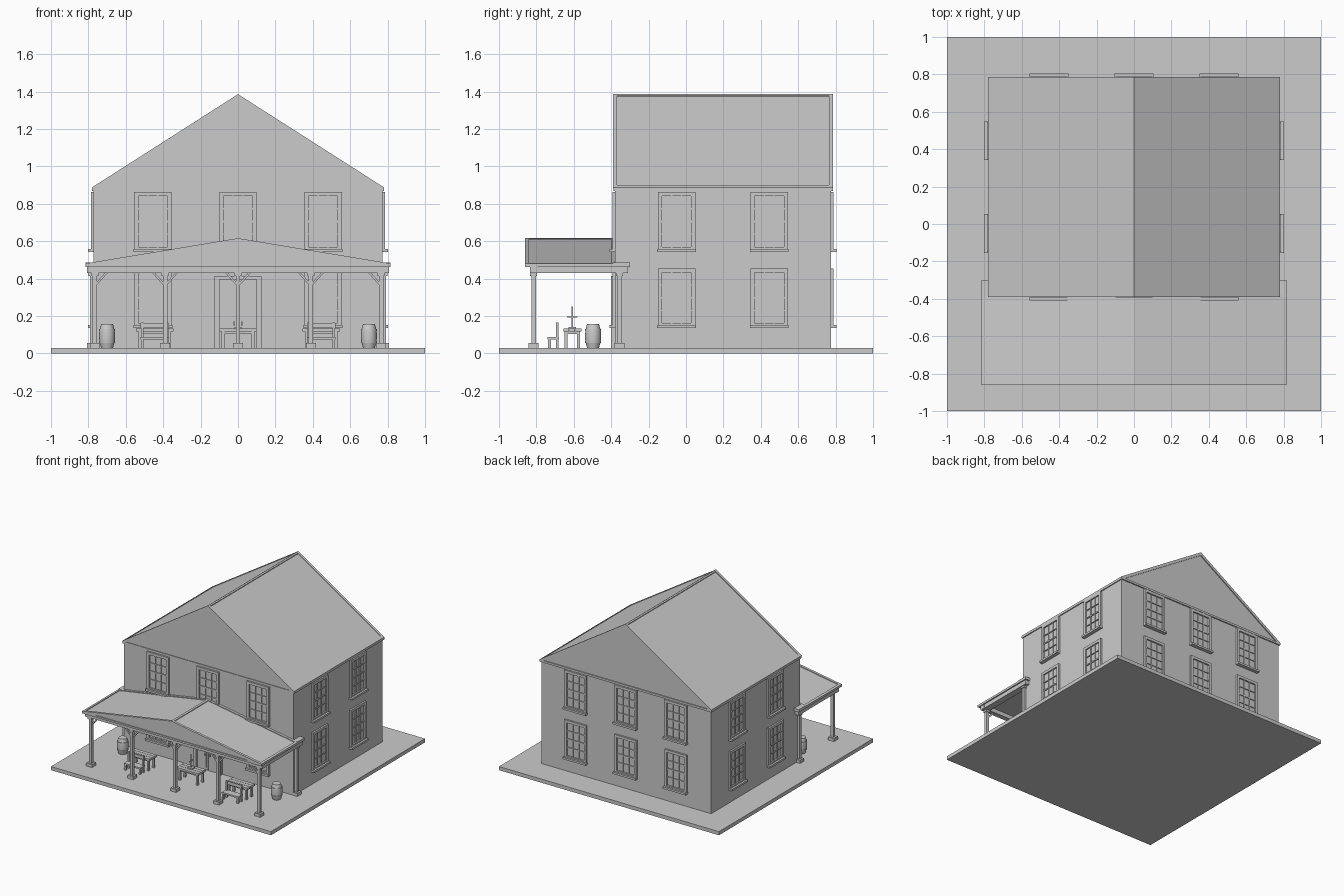
import bpy, bmesh
from math import pi, sin, cos, radians
from mathutils import Matrix, Vector

cube = bpy.data.objects.get("Cube")
if cube:
    bpy.data.objects.remove(cube, do_unlink=True)

grey = bpy.data.materials.new("plain grey")
grey.use_nodes = True
tone = (0.6, 0.6, 0.6, 1)
grey.diffuse_color = tone
grey.node_tree.nodes["Principled BSDF"].inputs["Base Color"].default_value = tone


def finish(name, bm, matrix=None):
    bmesh.ops.recalc_face_normals(bm, faces=bm.faces)
    mesh = bpy.data.meshes.new(name)
    bm.to_mesh(mesh)
    bm.free()
    mesh.materials.append(grey)
    obj = bpy.data.objects.new(name, mesh)
    bpy.context.collection.objects.link(obj)
    if matrix:
        obj.matrix_world = matrix
    return obj


def add_box(bm, x0, x1, y0, y1, z0, z1):
    m = Matrix.Translation(((x0 + x1) / 2, (y0 + y1) / 2, (z0 + z1) / 2))
    m = m @ Matrix.Diagonal((x1 - x0, y1 - y0, z1 - z0, 1))
    bmesh.ops.create_cube(bm, size=1, matrix=m)


def boxes(name, items, matrix=None):
    bm = bmesh.new()
    for item in items:
        add_box(bm, *item)
    return finish(name, bm, matrix)


def add_prism(bm, profile, y0, y1):
    front = [bm.verts.new((x, y0, z)) for x, z in profile]
    back = [bm.verts.new((x, y1, z)) for x, z in profile]
    bm.faces.new(front)
    bm.faces.new(back[::-1])
    for i in range(len(profile)):
        j = (i + 1) % len(profile)
        bm.faces.new((front[j], front[i], back[i], back[j]))


def gable_roof(name, half, eave, apex, y0, y1, rim):
    """Solid gable with raised rake boards, a ridge cap and eave strips."""
    bm = bmesh.new()
    add_prism(bm, [(-half, eave), (half, eave), (0, apex)], y0 + 0.008, y1 - 0.008)
    up = 0.006
    slope = (apex - eave) / half
    for side in (-1, 1):
        rake = [(0, apex + up), (side * half, eave + up),
                (side * half, eave), (side * (half - rim / slope), eave), (0, apex - rim)]
        add_prism(bm, rake, y0, y0 + 0.02)
        add_prism(bm, rake, y1 - 0.02, y1)
        edge = half - 0.02
        strip = [(side * half, eave), (side * half, eave + up),
                 (side * edge, eave + 0.02 * slope + up), (side * edge, eave)]
        add_prism(bm, strip, y0, y1)
    add_prism(bm, [(-0.01, apex - 0.01 * slope), (0.01, apex - 0.01 * slope),
                   (0.01, apex - 0.01 * slope + up), (0, apex + up),
                   (-0.01, apex - 0.01 * slope + up)], y0, y1)
    return finish(name, bm)


# Ground and main building
LEFT, FRONT, BACK = 0.772, -0.38, 0.775
boxes("ground_slab", [(-1, 1, -1, 1, 0, 0.03)])
boxes("house_walls", [(-LEFT, LEFT, FRONT, BACK, 0.03, 0.875)])
boxes("eave_band", [(-0.78, 0.78, -0.387, 0.785, 0.868, 0.885)])
gable_roof("main_roof", 0.78, 0.882, 1.38, -0.39, 0.785, 0.02)


# Windows: local x along the wall, local -y outward
def window(name, place):
    w, h, f = 0.1, 0.315, 0.022
    parts = [(-w, -w + f, -0.014, 0, 0, h), (w - f, w, -0.014, 0, 0, h),
             (-w, w, -0.014, 0, h - f, h), (-w, w, -0.014, 0, 0, f),
             (-w - 0.004, w + 0.004, -0.03, 0, -0.005, 0.011),
             (-w + f, w - f, -0.002, 0, f, h - f)]
    iw, ih = w - f, h - 2 * f
    for i in (-1, 1):
        x = i * iw / 3
        parts.append((x - 0.003, x + 0.003, -0.008, 0, f, h - f))
    for i in (1, 2, 3):
        z = f + ih * i / 4
        t = 0.005 if i == 2 else 0.003
        parts.append((-iw, iw, -0.009, 0, z - t, z + t))
    boxes(name, parts, place)


for level, z in (("lower", 0.14), ("upper", 0.548)):
    for x in (-0.455, 0, 0.455):
        if level == "upper" or x:
            window(level + "_front_window", Matrix.Translation((x, FRONT, z)))
        window(level + "_back_window", Matrix.Translation((x, BACK, z)) @ Matrix.Rotation(pi, 4, 'Z'))
    for y in (-0.05, 0.445):
        for s in (-1, 1):
            window(level + "_side_window",
                   Matrix.Translation((s * LEFT, y, z)) @ Matrix.Rotation(s * pi / 2, 4, 'Z'))

# Double front door with raised panels
door = [(-0.125, -0.1, -0.4, FRONT, 0.03, 0.415), (0.1, 0.125, -0.4, FRONT, 0.03, 0.415),
        (-0.125, 0.125, -0.4, FRONT, 0.395, 0.415)]
for s in (-1, 1):
    a, b = sorted((s * 0.002, s * 0.1))
    door.append((a, b, -0.386, FRONT, 0.03, 0.395))
    for z0, z1 in ((0.05, 0.19), (0.205, 0.245), (0.26, 0.38)):
        door.append((a + 0.016, b - 0.016, -0.39, FRONT, z0, z1))
    door.append((s * 0.02 - 0.004, s * 0.02 + 0.004, -0.4, FRONT, 0.15, 0.17))
boxes("front_door", door)

# Porch roof, eaves and beams
gable_roof("porch_roof", 0.815, 0.475, 0.61, -0.86, -0.38, 0.018)
boxes("porch_eaves", [(-0.815, 0.815, -0.86, -0.38, 0.463, 0.477)]
      + [(min(s * 0.765, s * 0.815), max(s * 0.765, s * 0.815), -0.39, -0.3, 0.463, 0.485)
         for s in (-1, 1)])
beams = [(-0.807, 0.807, -0.835, -0.795, 0.43, 0.465),
         (-0.75, 0.75, -0.41, -0.38, 0.445, 0.465)]
for s in (-1, 1):
    a, b = sorted((s * 0.75, s * 0.805))
    beams.append((a, b, -0.835, -0.31, 0.43, 0.465))
boxes("porch_beams", beams)


# Porch posts with footings and diagonal braces
def post(name, x, y, braces=()):
    bm = bmesh.new()
    add_box(bm, x - 0.012, x + 0.012, y - 0.012, y + 0.012, 0.03, 0.435)
    add_box(bm, x - 0.026, x + 0.026, y - 0.026, y + 0.026, 0.03, 0.055)
    add_box(bm, x - 0.018, x + 0.018, y - 0.018, y + 0.018, 0.415, 0.432)
    for s in braces:
        add_prism(bm, [(x + s * 0.01, 0.365), (x + s * 0.01, 0.382),
                       (x + s * 0.055, 0.432), (x + s * 0.07, 0.432)], y - 0.007, y + 0.007)
    finish(name, bm)


for x in (-0.765, -0.39, 0, 0.39, 0.765):
    post("porch_post", x, -0.815, [s for s in (-1, 1) if abs(x + s * 0.07) < 0.765])
for x in (-0.78, 0.78):
    post("wall_post", x, -0.355)


# Tables, chairs and the stand on the middle table
def table(x, y):
    parts = []
    for i in range(3):
        y0 = y - 0.048 + i * 0.033
        parts.append((x - 0.1, x + 0.1, y0, y0 + 0.03, 0.117, 0.133))
    parts.append((x - 0.085, x + 0.085, y - 0.038, y + 0.038, 0.105, 0.118))
    for sx in (-0.08, 0.08):
        for sy in (-0.033, 0.033):
            parts.append((x + sx - 0.008, x + sx + 0.008, y + sy - 0.008, y + sy + 0.008, 0.03, 0.118))
    boxes("table", parts)


def bench(x, y):
    parts = [(x - 0.075, x + 0.075, y - 0.03, y + 0.03, 0.075, 0.087),
             (x - 0.075, x + 0.075, y + 0.02, y + 0.028, 0.135, 0.162)]
    for s in (-0.066, 0.066):
        parts += [(x + s - 0.007, x + s + 0.007, y - 0.027, y - 0.013, 0.03, 0.077),
                  (x + s - 0.007, x + s + 0.007, y + 0.014, y + 0.028, 0.03, 0.165)]
    boxes("bench", parts)


for x in (-0.445, 0, 0.445):
    table(x, -0.608)
    if x:
        bench(x, -0.71)
boxes("table_stand", [(-0.003, 0.003, -0.611, -0.605, 0.13, 0.25),
                      (-0.003, 0.003, -0.635, -0.581, 0.192, 0.198),
                      (-0.02, 0.02, -0.628, -0.588, 0.133, 0.142)])


# Barrels turned from a bulging profile with hoops
def barrel(x, y):
    profile = [(0.032, 0.03), (0.036, 0.045), (0.039, 0.055), (0.042, 0.056), (0.043, 0.066),
               (0.041, 0.067), (0.043, 0.093), (0.041, 0.119), (0.043, 0.12), (0.042, 0.13),
               (0.039, 0.131), (0.036, 0.142), (0.032, 0.157)]
    bm = bmesh.new()
    n = 20
    rings = [[bm.verts.new((x + r * cos(2 * pi * i / n), y + r * sin(2 * pi * i / n), z))
              for i in range(n)] for r, z in profile]
    for a, b in zip(rings, rings[1:]):
        for i in range(n):
            j = (i + 1) % n
            bm.faces.new((a[i], a[j], b[j], b[i]))
    bm.faces.new(rings[0][::-1])
    lid = bm.faces.new(rings[-1])
    bmesh.ops.inset_individual(bm, faces=[lid], thickness=0.004, depth=-0.005)
    obj = finish("barrel", bm)
    bpy.ops.object.select_all(action='DESELECT')
    obj.select_set(True)
    bpy.context.view_layer.objects.active = obj
    bpy.ops.object.shade_smooth_by_angle(angle=radians(30))


for x in (-0.7, 0.7):
    barrel(x, -0.497)
